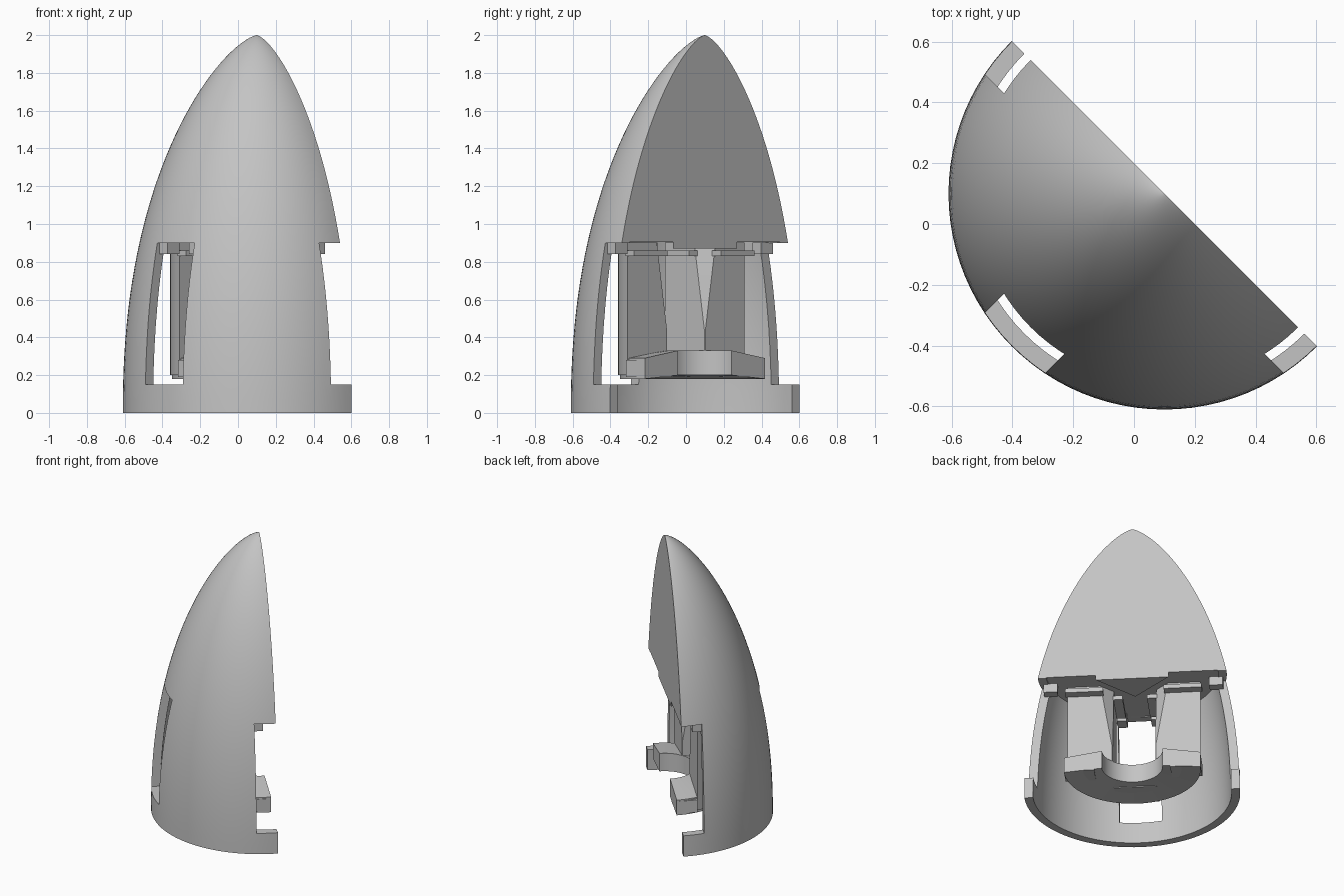
import bpy, bmesh, math
from mathutils import Matrix

cube = bpy.data.objects.get("Cube")
if cube:
    bpy.data.objects.remove(cube, do_unlink=True)

grey = bpy.data.materials.new("light_grey")
grey.use_nodes = True
tone = (0.55, 0.55, 0.55, 1)
grey.diffuse_color = tone
grey.node_tree.nodes["Principled BSDF"].inputs["Base Color"].default_value = tone

# Local frame: cut plane is y = 0, the body fills y < 0
PLACE = Matrix.Translation((0.1, 0.1, 0)) @ Matrix.Rotation(-math.pi / 4, 4, "Z")
SLOT = 0.14          # half width of the windows
SILL, CEILING = 0.15, 0.9


def finish(name, bm):
    bmesh.ops.recalc_face_normals(bm, faces=bm.faces)
    mesh = bpy.data.meshes.new(name)
    bm.to_mesh(mesh)
    bm.free()
    obj = bpy.data.objects.new(name, mesh)
    bpy.context.collection.objects.link(obj)
    mesh.materials.append(grey)
    obj.matrix_world = PLACE
    return obj


def loft(name, rings):
    """Closed solid through rings of 3D points with equal counts."""
    bm = bmesh.new()
    loops = [[bm.verts.new(p) for p in ring] for ring in rings]
    n = len(loops[0])
    for a, b in zip(loops, loops[1:]):
        for i in range(n):
            j = (i + 1) % n
            bm.faces.new((a[i], a[j], b[j], b[i]))
    bm.faces.new(loops[0])
    bm.faces.new(loops[-1])
    return finish(name, bm)


def prism(name, outline, z0, z1):
    return loft(name, [[(x, y, z) for x, y in outline] for z in (z0, z1)])


def box(name, x0, x1, y0, y1, z0, z1):
    return prism(name, [(x0, y0), (x1, y0), (x1, y1), (x0, y1)], z0, z1)


def lathe(name, profile, closed, steps=96):
    bm = bmesh.new()
    verts = [bm.verts.new((r, 0, z)) for r, z in profile]
    pairs = list(zip(verts, verts[1:]))
    if closed:
        pairs.append((verts[-1], verts[0]))
    edges = [bm.edges.new(p) for p in pairs]
    bmesh.ops.spin(bm, geom=verts + edges, axis=(0, 0, 1), cent=(0, 0, 0),
                   angle=2 * math.pi, steps=steps, use_duplicate=False)
    bmesh.ops.remove_doubles(bm, verts=bm.verts, dist=1e-5)
    return finish(name, bm)


def activate(obj):
    bpy.ops.object.select_all(action="DESELECT")
    obj.select_set(True)
    bpy.context.view_layer.objects.active = obj


def cut(obj, *cutters):
    activate(obj)
    for cutter in cutters:
        mod = obj.modifiers.new("cut", "BOOLEAN")
        mod.operation, mod.solver, mod.object = "DIFFERENCE", "EXACT", cutter
        bpy.ops.object.modifier_apply(modifier=mod.name)


def smooth(obj):
    activate(obj)
    bpy.ops.object.shade_smooth_by_angle(angle=math.radians(30))


def radius(z):
    return 0.71 * max(0, 1 - (z / 2) ** 2.2) ** 0.7


# Nose shell: solid tip over a hollow skirt
N = 40
heights = [2 * math.sin(i / N * math.pi / 2) for i in range(N)]
outer = [(radius(z), z) for z in heights] + [(0, 2)]
top = CEILING + 0.005
inner = [(radius(top * i / 8) - 0.057, top * i / 8) for i in range(8, -1, -1)]
shell = lathe("nose_shell", [(0, top)] + inner + outer, False)

# Lower ring joining the struts
ring = lathe("lower_ring", [(0.2, 0.2), (0.45, 0.18), (0.45, 0.29), (0.2, 0.33)], True)

# Cutters for the half section and the crossed windows
half = box("half_cutter", -2, 2, 0, 2, -1, 3)
slots = [box("window_cutter", -1, 1, -SLOT, SLOT, SILL, CEILING),
         box("window_cutter", -SLOT, SLOT, -1, 1, SILL, CEILING)]
for c in [half] + slots:
    c.hide_render = True
cut(shell, *slots, half)
cut(ring, half)
for c in [half] + slots:
    bpy.data.objects.remove(c, do_unlink=True)
smooth(shell)
smooth(ring)

# Hub plate under the solid tip
prism("hub_plate", [(-0.24, 0), (0.24, 0), (0, -0.24)], 0.87, CEILING + 0.01)


def strut_ring(side, chamfer, z):
    r = 0.46
    start = math.asin(SLOT / r)
    pts = [(SLOT, SLOT + chamfer), (SLOT + chamfer, SLOT)]
    for i in range(9):
        a = start + (math.pi / 2 - 2 * start) * i / 8
        pts.append((r * math.cos(a), r * math.sin(a)))
    return [(side * x, -y, z) for x, y in pts]


# Struts between the windows, with rails and ceiling hooks beside each slot
for side, label in ((1, "front"), (-1, "rear")):
    strut = loft(label + "_strut", [strut_ring(side, c, z) for c, z in
                                    ((0.004, 0.2), (0.004, 0.44), (0.08, CEILING + 0.003))])
    smooth(strut)
    for part, a0, a1, b0, z0, z1 in (("rail", 0.2, 0.45, 0.08, 0.83, 0.86),
                                     ("hook", 0.5, 0.59, 0.08, 0.84, CEILING + 0.003)):
        b1 = SLOT + 0.005
        box(f"{label}_side_{part}", side * a0, side * a1, -b1, -b0, z0, z1)
        box(f"{label}_middle_{part}", side * b0, side * b1, -a1, -a0, z0, z1)
    # Stepped end block of the lower ring
    box(label + "_end_block", side * 0.25, side * 0.45, -SLOT, 0, 0.19, 0.28)
box("middle_end_block", -SLOT, SLOT, -0.45, -0.25, 0.19, 0.28)
